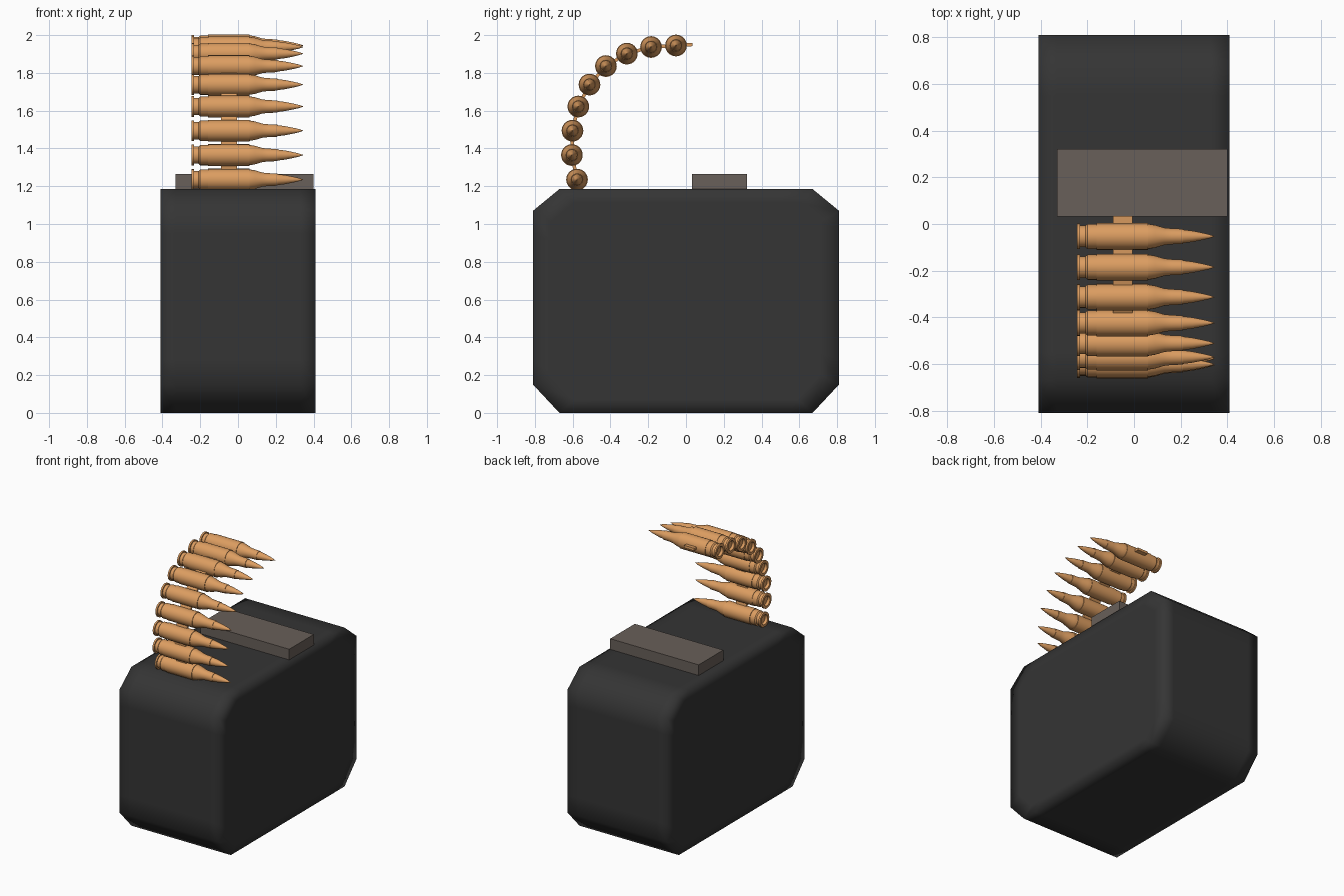
import bpy, bmesh
from math import cos, sin, pi
from mathutils import Vector

if "Cube" in bpy.data.objects:
    bpy.data.objects.remove(bpy.data.objects["Cube"])


def material(name, rgb):
    m = bpy.data.materials.new(name)
    m.diffuse_color = (*rgb, 1)
    m.use_nodes = True
    m.node_tree.nodes["Principled BSDF"].inputs["Base Color"].default_value = m.diffuse_color
    return m


BLACK = material("dark_plastic", (0.035, 0.035, 0.035))
GREY = material("warm_grey", (0.14, 0.115, 0.10))
BRASS = material("brass", (0.72, 0.34, 0.12))


def finish(name, bm, mat, angle=None):
    bmesh.ops.recalc_face_normals(bm, faces=bm.faces)
    me = bpy.data.meshes.new(name)
    bm.to_mesh(me)
    bm.free()
    me.materials.append(mat)
    ob = bpy.data.objects.new(name, me)
    bpy.context.collection.objects.link(ob)
    if angle:
        bpy.ops.object.select_all(action='DESELECT')
        ob.select_set(True)
        bpy.context.view_layer.objects.active = ob
        bpy.ops.object.shade_smooth_by_angle(angle=angle)
    return ob


def skin(bm, rings, closed=False):
    # Bridge consecutive vertex rings with quads
    n = len(rings[0])
    pairs = list(zip(rings, rings[1:])) + ([(rings[-1], rings[0])] if closed else [])
    for a, b in pairs:
        for i in range(n):
            j = (i + 1) % n
            bm.faces.new((a[i], a[j], b[j], b[i]))


def lathe(bm, profile, centre, sides=24, closed=False):
    # Revolve (x, radius) points about the x axis
    rings = []
    for x, r in profile:
        rings.append([bm.verts.new((x, centre.y + r * cos(2 * pi * i / sides),
                                    centre.z + r * sin(2 * pi * i / sides)))
                      for i in range(sides)])
    skin(bm, rings, closed)
    if not closed:
        bm.faces.new(rings[0])
        bm.faces.new(rings[-1])


# Ammunition box: chamfered outline with support loops for soft shading
H = 1.185
quarter_top = [(0.81, 0.95), (0.81, 1.07), (0.67, H), (0.55, H)]
quarter_low = [(0.55, 0), (0.67, 0), (0.81, 0.15), (0.81, 0.28)]
right_half = quarter_low + quarter_top
outline = right_half + [(-y, z) for y, z in reversed(right_half)]
bm = bmesh.new()
rings = []
for x, inset in ((-0.41, 0.88), (-0.41, 1), (-0.33, 1), (0.33, 1), (0.41, 1), (0.41, 0.88)):
    rings.append([bm.verts.new((x, y * inset, H / 2 + (z - H / 2) * inset))
                  for y, z in outline])
skin(bm, rings)
bm.faces.new(rings[0])
bm.faces.new(rings[-1])
finish("ammunition_box", bm, BLACK, pi)

# Latch block on the top
bm = bmesh.new()
bmesh.ops.create_cube(bm, size=1)
for v in bm.verts:
    v.co = Vector((0.035 + v.co.x * 0.73, 0.177 + v.co.y * 0.29, 1.222 + v.co.z * 0.085))
finish("latch_block", bm, GREY)

# Belt path, as (y, z) centres of the rounds
path = [Vector((0, y, z)) for y, z in (
    (-0.577, 1.235), (-0.604, 1.365), (-0.601, 1.494), (-0.570, 1.622), (-0.511, 1.738),
    (-0.424, 1.836), (-0.313, 1.902), (-0.185, 1.937), (-0.053, 1.945))]

# Cartridge outline: recessed base, rim, groove, case, shoulder, neck, bullet
round_profile = [
    (-0.225, 0.012), (-0.225, 0.034), (-0.245, 0.036), (-0.245, 0.055), (-0.232, 0.055),
    (-0.232, 0.046), (-0.208, 0.046), (-0.200, 0.054), (0.06, 0.054), (0.09, 0.049),
    (0.13, 0.037), (0.16, 0.034), (0.21, 0.032), (0.21, 0.029), (0.25, 0.024),
    (0.29, 0.016), (0.32, 0.009), (0.345, 0.001)]
sleeve_profile = [(-0.16, 0.050), (-0.16, 0.0575), (0.06, 0.0575), (0.06, 0.050)]

for k, c in enumerate(path):
    bm = bmesh.new()
    lathe(bm, round_profile, c)
    finish(f"cartridge_{k + 1}", bm, BRASS, 0.5)

    # Link: sleeve round the case, plus a thin tab to the next round
    bm = bmesh.new()
    lathe(bm, sleeve_profile, c, closed=True)
    nxt = path[k + 1] if k + 1 < len(path) else c + Vector((0, 0.13, 0.008))
    d = (nxt - c).normalized()
    up = Vector((1, 0, 0)).cross(d)
    tab = bmesh.ops.create_cube(bm, size=1)["verts"]
    for v in tab:
        p = v.co.copy()
        v.co = (c + d * (0.067 + p.y * 0.04) + up * p.z * 0.018
                + Vector((-0.048 + p.x * 0.085, 0, 0)))
    finish(f"belt_link_{k + 1}", bm, BRASS, 0.5)
